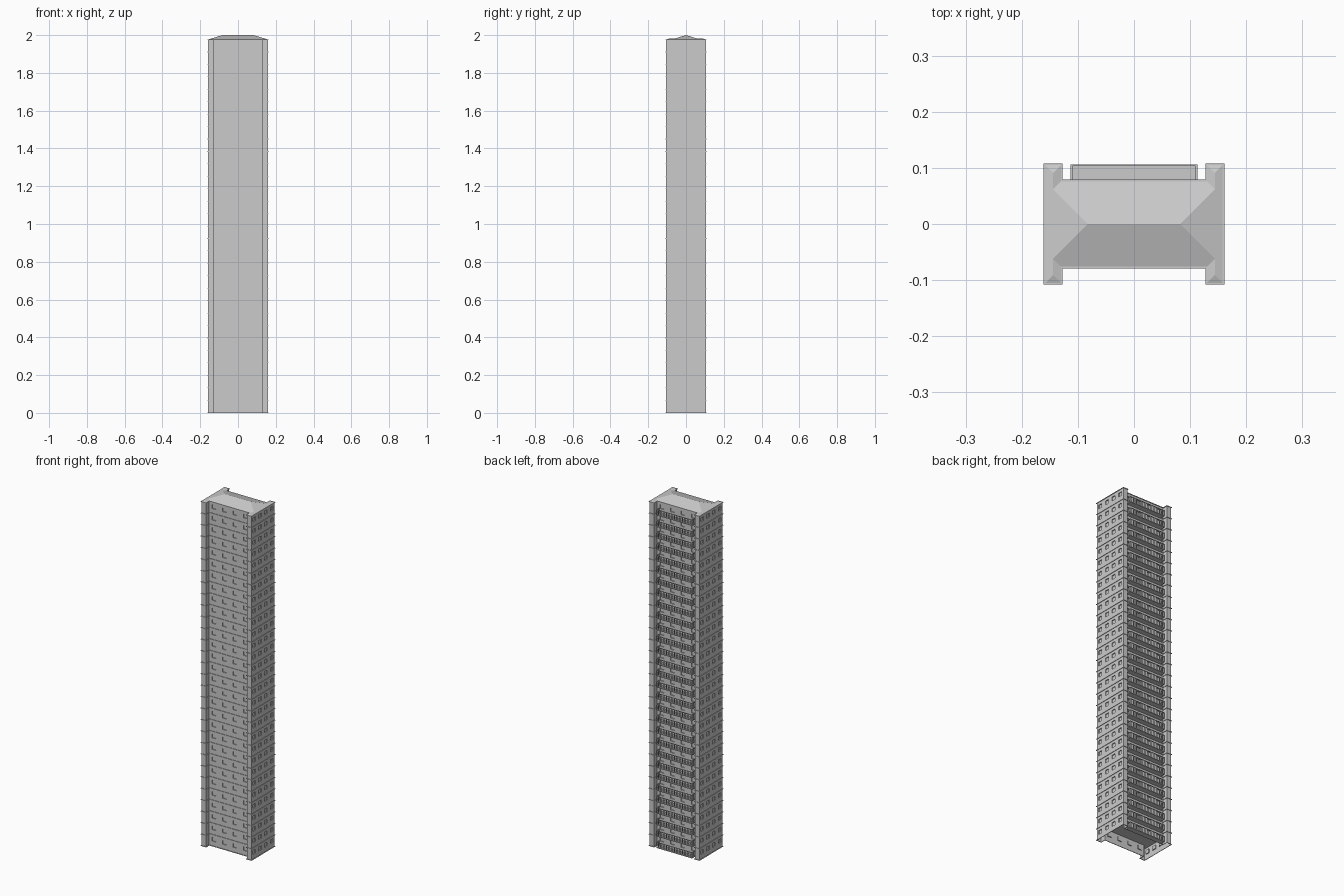
import bpy, bmesh
from mathutils import Vector

if "Cube" in bpy.data.objects:
    bpy.data.objects.remove(bpy.data.objects["Cube"])

FLOORS = 30
EAVE = 1.975
H = EAVE / FLOORS


def make(name, bm, count=1):
    me = bpy.data.meshes.new(name)
    bm.to_mesh(me)
    bm.free()
    ob = bpy.data.objects.new(name, me)
    bpy.context.collection.objects.link(ob)
    if count > 1:
        arr = ob.modifiers.new("storeys", 'ARRAY')
        arr.count = count
        arr.use_relative_offset = False
        arr.use_constant_offset = True
        arr.constant_offset_displace = (0, 0, H)
    return ob


def face(bm, pts):
    return bm.faces.new([bm.verts.new(p) for p in pts])


def box(bm, x0, x1, y0, y1, z0, z1):
    r = bmesh.ops.create_cube(bm, size=1)
    for v in r['verts']:
        v.co = Vector((x1 if v.co.x > 0 else x0,
                       y1 if v.co.y > 0 else y0,
                       z1 if v.co.z > 0 else z0))


def dims(o):
    # outer x, wing inner x, wing end y, middle wall y, all offset by o
    return .158 + o, .130 - o, .105 + o, .076 + o


def outline(o):
    x, i, y, m = dims(o)
    return [(-x, -y), (-i, -y), (-i, -m), (i, -m), (i, -y), (x, -y),
            (x, y), (i, y), (i, m), (-i, m), (-i, y), (-x, y)]


# Walls of one storey with recessed windows, repeated upwards
W, Z0, Z1, DEPTH = .024, .029, .051, .005
WINDOWS = {2: (-.1, -.033, .033, .1), 8: (-.1, -.033, .033, .1),
           5: (-.079, -.026, .026, .079), 11: (-.079, -.026, .026, .079)}
bm = bmesh.new()
pts = outline(0)
for k in range(12):
    a, b = Vector(pts[k]), Vector(pts[(k + 1) % 12])
    d = (b - a).normalized()
    inward = Vector((-d.y, d.x))
    length = (b - a).length

    def P(u, z, depth=0):
        q = a + d * u + inward * depth
        return (q.x, q.y, z)

    def quad(u0, u1, z0, z1, depth=0):
        face(bm, [P(u0, z0, depth), P(u1, z0, depth), P(u1, z1, depth), P(u0, z1, depth)])

    if k not in WINDOWS:
        quad(0, length, 0, H)
        continue
    quad(0, length, 0, Z0)
    quad(0, length, Z1, H)
    last = 0
    for c in WINDOWS[k]:
        u0, u1 = length / 2 + c - W / 2, length / 2 + c + W / 2
        quad(last, u0, Z0, Z1)
        last = u1
        quad(u0, u1, Z0, Z1, DEPTH)
        ring = [(u0, Z0), (u1, Z0), (u1, Z1), (u0, Z1)]
        for j in range(4):
            s, e = ring[j], ring[(j + 1) % 4]
            face(bm, [P(*s), P(*e), P(*e, DEPTH), P(*s, DEPTH)])
    quad(last, length, Z0, Z1)
make("storey_walls", bm, FLOORS)

# Thin projecting band at every floor line
bm = bmesh.new()
inner, outer = outline(0), outline(.003)
T = .003
for k in range(12):
    n = (k + 1) % 12
    i0, i1, o0, o1 = inner[k], inner[n], outer[k], outer[n]
    face(bm, [(*o0, 0), (*o1, 0), (*o1, T), (*o0, T)])
    face(bm, [(*o0, T), (*o1, T), (*i1, T), (*i0, T)])
    face(bm, [(*i0, 0), (*i1, 0), (*o1, 0), (*o0, 0)])
make("floor_band", bm, FLOORS + 1)

# Ceiling of each storey; the underside of the tower stays open
bm = bmesh.new()
face(bm, [(x, y, H) for x, y in reversed(outline(0))])
make("ceiling", bm, FLOORS)

# Back balcony: slab, top rail and balusters
bm = bmesh.new()
BX, BY0, BY1, RZ = .113, .076, .106, .034
box(bm, -BX, BX, BY0, BY1, 0, .004)
box(bm, -BX, BX, BY1 - .003, BY1, RZ - .003, RZ)
for s in (-1, 1):
    x0, x1 = sorted((s * BX, s * (BX - .003)))
    box(bm, x0, x1, BY0, BY1, RZ - .003, RZ)
    for y in (.084, .094):
        box(bm, x0, x1, y, y + .002, .004, RZ)
N = 22
for j in range(N + 1):
    x = -BX + .0015 + j * (2 * BX - .003) / N
    box(bm, x - .0012, x + .0012, BY1 - .0025, BY1 - .0005, .004, RZ - .003)
make("back_balcony", bm, FLOORS)

# Hipped roof: one quarter, mirrored both ways
X, I, Y, M = dims(.003)
h = (X - I) / 2
slope = .025 / M


def R(x, y, t):
    return (x, y, EAVE + T * .3 + slope * t * .97)


A, B, C, D, E = R(X, 0, 0), R(X, Y, 0), R(I, Y, 0), R(I, M, 0), R(0, M, 0)
Pk, Q = R(X - h, Y - h, h), R(X - h, M - h, h)
Rd, S = R(X - M, 0, M), R(0, 0, M)
bm = bmesh.new()
for f in ([A, B, Pk, Q, Rd], [B, C, Pk], [C, D, Q, Pk], [D, E, S, Rd, Q]):
    face(bm, f)
bmesh.ops.remove_doubles(bm, verts=bm.verts, dist=1e-5)
roof = make("hipped_roof", bm)
mir = roof.modifiers.new("mirror", 'MIRROR')
mir.use_axis = (True, True, False)
